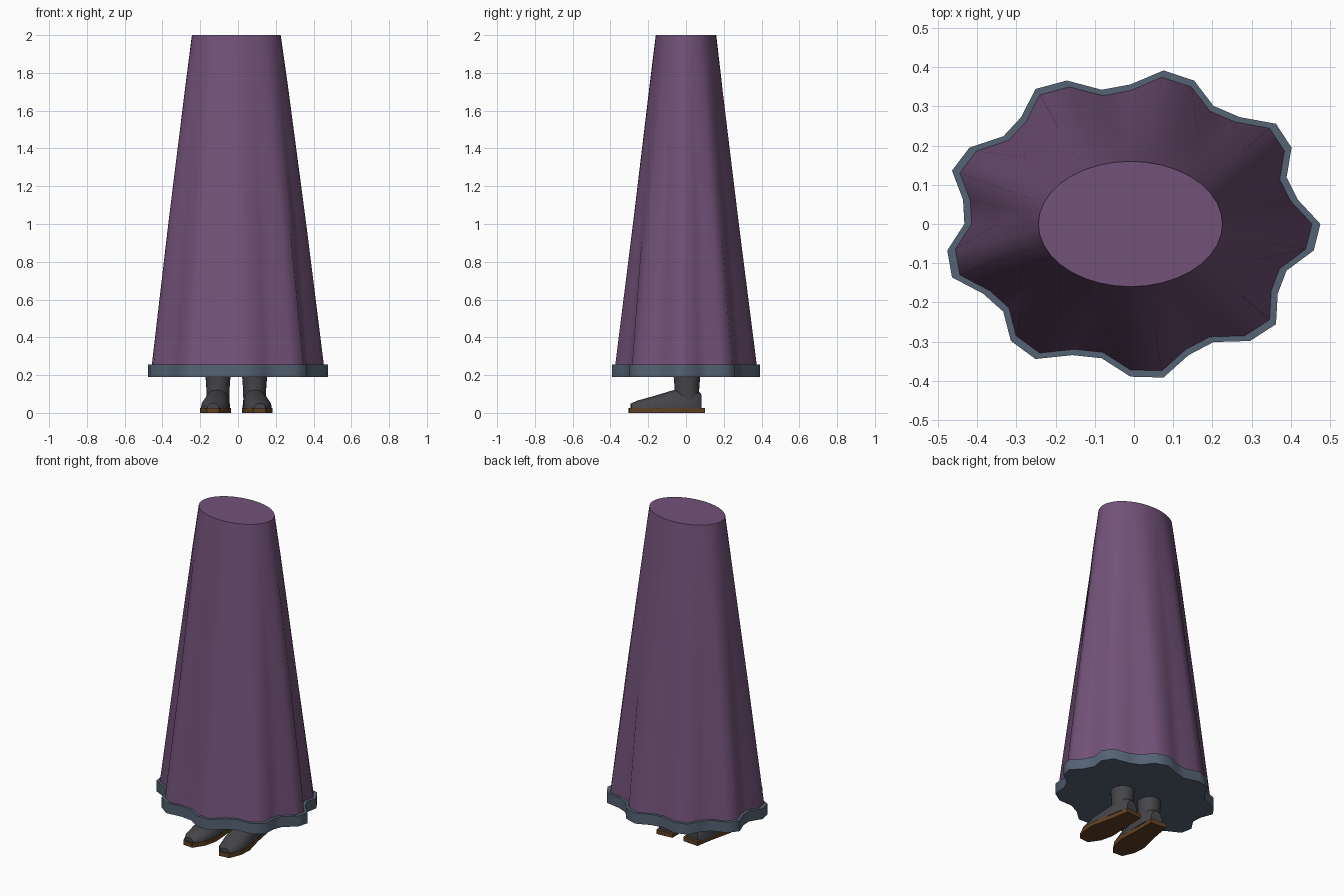
import bpy, bmesh
from math import sin, cos, pi, radians
from mathutils import Matrix

cube = bpy.data.objects.get("Cube")
if cube:
    bpy.data.objects.remove(cube)


def material(name, r, g, b):
    m = bpy.data.materials.new(name)
    m.diffuse_color = (r, g, b, 1)
    m.use_nodes = True
    m.node_tree.nodes["Principled BSDF"].inputs["Base Color"].default_value = (r, g, b, 1)
    return m


PURPLE = material("purple cloth", 0.17, 0.085, 0.19)
SLATE = material("slate trim", 0.09, 0.125, 0.175)
CHARCOAL = material("charcoal leather", 0.06, 0.06, 0.068)
BROWN = material("brown sole", 0.115, 0.052, 0.018)
CX = -0.009     # shared centre line of the body
SEGMENTS = 36


def loft(name, rings, mat, angle, transform=None):
    """Skin a stack of equal-length rings and cap both ends."""
    bm = bmesh.new()
    loops = [[bm.verts.new(p) for p in ring] for ring in rings]
    n = len(loops[0])
    for low, high in zip(loops, loops[1:]):
        for i in range(n):
            j = (i + 1) % n
            bm.faces.new((low[i], low[j], high[j], high[i]))
    bm.faces.new(loops[0])
    bm.faces.new(loops[-1])
    if transform:
        bm.transform(transform)
    bmesh.ops.recalc_face_normals(bm, faces=bm.faces)
    mesh = bpy.data.meshes.new(name)
    bm.to_mesh(mesh)
    bm.free()
    mesh.materials.append(mat)
    obj = bpy.data.objects.new(name, mesh)
    bpy.context.collection.objects.link(obj)
    bpy.ops.object.select_all(action='DESELECT')
    obj.select_set(True)
    bpy.context.view_layer.objects.active = obj
    bpy.ops.object.shade_smooth_by_angle(angle=radians(angle))
    return obj


def wavy_ring(z, rx, ry, wave):
    """Ellipse with nine soft folds."""
    ring = []
    for k in range(SEGMENTS):
        a = 2 * pi * k / SEGMENTS
        s = 1 + wave * (0.067 * cos(9 * a) + 0.045 * sin(9 * a))
        ring.append((CX + rx * s * cos(a), -ry * s * sin(a), z))
    return ring


# Skirt, folds deepening toward the hem
loft("skirt", [wavy_ring(0.25, 0.435, 0.357, 1),
               wavy_ring(1.0, 0.357, 0.274, 0.55),
               wavy_ring(1.75, 0.269, 0.19, 0.1),
               wavy_ring(2.0, 0.235, 0.16, 0)], PURPLE, 60)

# Hem band, closed underneath
loft("hem_trim", [wavy_ring(0.19, 0.4545, 0.373, 1),
                  wavy_ring(0.255, 0.4545, 0.373, 1)], SLATE, 60)


def dome_ring(y, half_width, height):
    """Shoe cross-section: flat base and rounded top."""
    base = 0.025
    return [(half_width * cos(pi * i / 10), y,
             base + (height - base) * sin(pi * i / 10) ** 0.8 if 0 < i < 10 else base)
            for i in range(11)]


SHOE = [(0.075, 0.04, 0.1), (0.05, 0.06, 0.125), (-0.02, 0.066, 0.13),
        (-0.08, 0.069, 0.118), (-0.18, 0.075, 0.088),
        (-0.26, 0.058, 0.066), (-0.298, 0.03, 0.05)]
SOLE = [(0.092, 0.052), (-0.03, 0.062), (-0.16, 0.082), (-0.24, 0.07), (-0.308, 0.032)]

for side, label in ((1, "left"), (-1, "right")):
    # Each foot turns slightly outward about its leg
    place = Matrix.Translation((CX + side * 0.097, 0.005, 0)) @ Matrix.Rotation(side * radians(5), 4, 'Z')

    # Leg
    leg = [[(r * cos(2 * pi * i / 20), r * 1.06 * sin(2 * pi * i / 20), z) for i in range(20)]
           for z, r in ((0.05, 0.06), (0.12, 0.061), (0.2, 0.067))]
    loft(label + "_leg", leg, CHARCOAL, 40, place)

    # Shoe
    loft(label + "_shoe", [dome_ring(*s) for s in SHOE], CHARCOAL, 40, place)

    # Sole
    outline = [(w, y) for y, w in SOLE] + [(-w, y) for y, w in reversed(SOLE)]
    loft(label + "_sole", [[(x, y, z) for x, y in outline] for z in (0, 0.027)], BROWN, 20, place)
